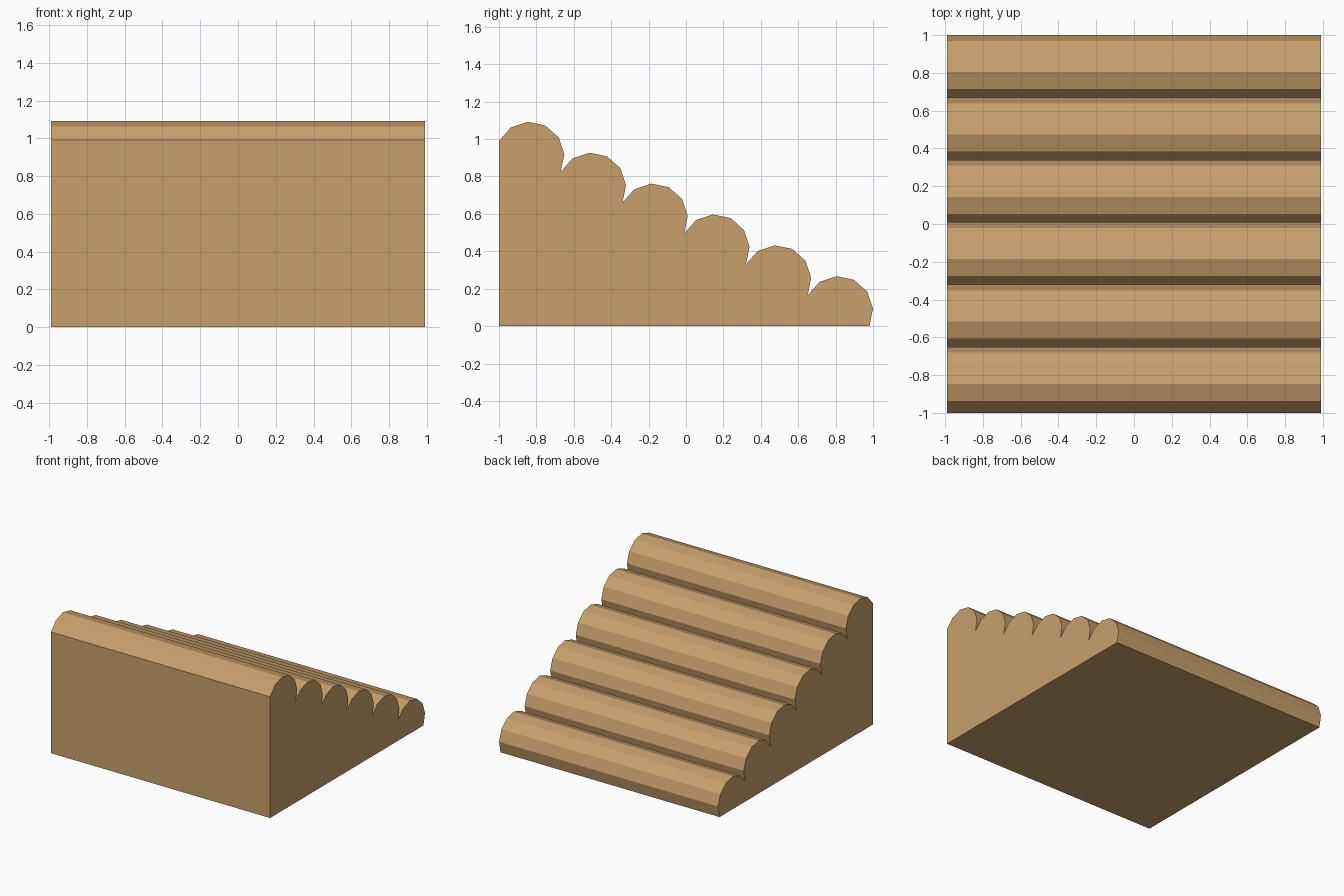
import bpy, bmesh, math

if "Cube" in bpy.data.objects:
    bpy.data.objects.remove(bpy.data.objects["Cube"])

STEPS = 6
SEGS = 6            # sides per rounded tread
HALF_W = 0.99
RUN = 0.3301        # depth of one step
RISE = RUN / 2
RADIUS = math.hypot(RUN, RISE) / 2
SLOPE = math.atan2(RISE, RUN)

wood = bpy.data.materials.new("tan wood")
wood.diffuse_color = (0.578, 0.352, 0.150, 1)
wood.use_nodes = True
wood.node_tree.nodes["Principled BSDF"].inputs["Base Color"].default_value = wood.diffuse_color

# side profile: half-round treads marching down the slope
profile = [(-1.0, 0.0), (-1.0, STEPS * RISE)]
for i in range(STEPS):
    cy = -1.0 + (i + 0.5) * RUN
    cz = (STEPS - i - 0.5) * RISE
    for k in range(1, SEGS + 1):
        a = math.pi - SLOPE - math.pi * k / SEGS
        profile.append((cy + RADIUS * math.cos(a), cz + RADIUS * math.sin(a)))

# extrude the profile across the width
bm = bmesh.new()
face = bm.faces.new([bm.verts.new((-HALF_W, y, z)) for y, z in profile])
ext = bmesh.ops.extrude_face_region(bm, geom=[face], use_keep_orig=True)
verts = [g for g in ext["geom"] if isinstance(g, bmesh.types.BMVert)]
bmesh.ops.translate(bm, verts=verts, vec=(2 * HALF_W, 0, 0))
bmesh.ops.recalc_face_normals(bm, faces=bm.faces[:])

mesh = bpy.data.meshes.new("rounded_stairs")
bm.to_mesh(mesh)
bm.free()
mesh.materials.append(wood)
bpy.context.collection.objects.link(bpy.data.objects.new("rounded_stairs", mesh))
